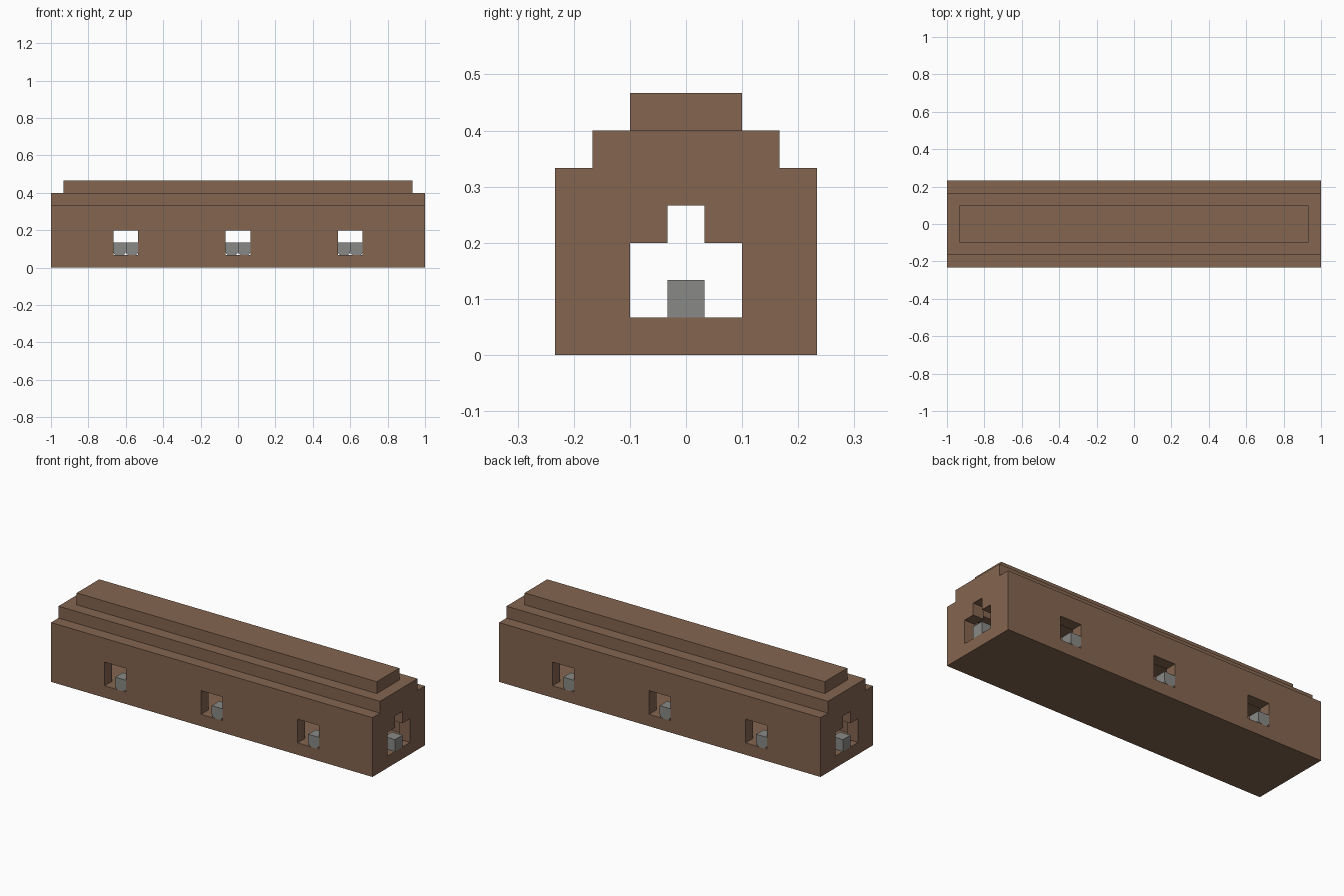
import bpy, bmesh, math
from mathutils import Matrix

U = 1 / 15  # block size that every part is a multiple of

old = bpy.data.objects.get("Cube")
if old:
    bpy.data.objects.remove(old)


def material(name, rgb):
    m = bpy.data.materials.new(name)
    m.use_nodes = True
    m.diffuse_color = (*rgb, 1)
    bsdf = next(n for n in m.node_tree.nodes if n.type == 'BSDF_PRINCIPLED')
    bsdf.inputs["Base Color"].default_value = (*rgb, 1)
    return m


BROWN = material("wood brown", (0.23, 0.13, 0.08))
GREY = material("stone grey", (0.25, 0.25, 0.24))


def add_object(name, bm, mat):
    bmesh.ops.recalc_face_normals(bm, faces=bm.faces)
    me = bpy.data.meshes.new(name)
    bm.to_mesh(me)
    bm.free()
    me.materials.append(mat)
    ob = bpy.data.objects.new(name, me)
    bpy.context.collection.objects.link(ob)
    return ob


def box(name, x0, x1, y0, y1, z0, z1, mat=BROWN):
    bm = bmesh.new()
    size = Matrix.Diagonal(((x1 - x0) * U, (y1 - y0) * U, (z1 - z0) * U, 1))
    mid = Matrix.Translation(((x0 + x1) * U / 2, (y0 + y1) * U / 2, (z0 + z1) * U / 2))
    bmesh.ops.create_cube(bm, size=1, matrix=mid @ size)
    return add_object(name, bm, mat)


def stepped_prism(name, half, half_length):
    """Extrude along x a mirrored section given as its +y half."""
    bm = bmesh.new()
    section = half + [(-y, z) for y, z in reversed(half)]
    face = bm.faces.new([bm.verts.new((-half_length * U, y * U, z * U)) for y, z in section])
    new = bmesh.ops.extrude_face_region(bm, geom=[face])["geom"]
    bmesh.ops.translate(bm, vec=(2 * half_length * U, 0, 0),
                        verts=[v for v in new if isinstance(v, bmesh.types.BMVert)])
    return add_object(name, bm, BROWN)


def cut(target, cutter):
    cutter.hide_render = True
    mod = target.modifiers.new("cut", 'BOOLEAN')
    mod.operation, mod.solver, mod.object = 'DIFFERENCE', 'EXACT', cutter
    bpy.context.view_layer.objects.active = target
    bpy.ops.object.modifier_apply(modifier=mod.name)
    bpy.data.objects.remove(cutter)


# Stepped hall, hollow inside
hall = stepped_prism("hall", [(3.5, 0), (3.5, 5), (2.5, 5), (2.5, 6)], 15)
cut(hall, stepped_prism("cavity", [(2.5, 1), (2.5, 4), (1.5, 4), (1.5, 5)], 14))

# Stepped doorway through both ends, and three windows through both sides
cut(hall, stepped_prism("doorway", [(1.5, 1), (1.5, 3), (0.5, 3), (0.5, 4)], 16))
for x in (-9, 0, 9):
    cut(hall, box("window", x - 1, x + 1, -4, 4, 1, 3))

# Roof ridge
box("roof_ridge", -14, 14, -1.5, 1.5, 6, 7)


# Grey blocks in the windows, lower corners rounded
def window_block(name, x, side):
    ob = box(name, min(x, x - side), max(x, x - side),
             min(side * 2.5, side * 3.5), max(side * 2.5, side * 3.5), 1, 2, GREY)
    bm = bmesh.new()
    bm.from_mesh(ob.data)
    low = [e for e in bm.edges
           if all(v.co.z < 1.5 * U for v in e.verts)
           and abs(e.verts[0].co.y - e.verts[1].co.y) > U / 2]
    bmesh.ops.bevel(bm, geom=low, offset=0.3 * U, segments=4, profile=0.5, affect='EDGES')
    bm.to_mesh(ob.data)
    bm.free()


for i, x in enumerate((-9, 0, 9), 1):
    window_block(f"front_window_block_{i}", x, -1)
    window_block(f"back_window_block_{i}", x, 1)

# Grey blocks in the doorways
box("left_door_block", 14, 15, -0.5, 0.5, 1, 2, GREY)
box("right_door_block", -15, -14, -0.5, 0.5, 1, 2, GREY)
